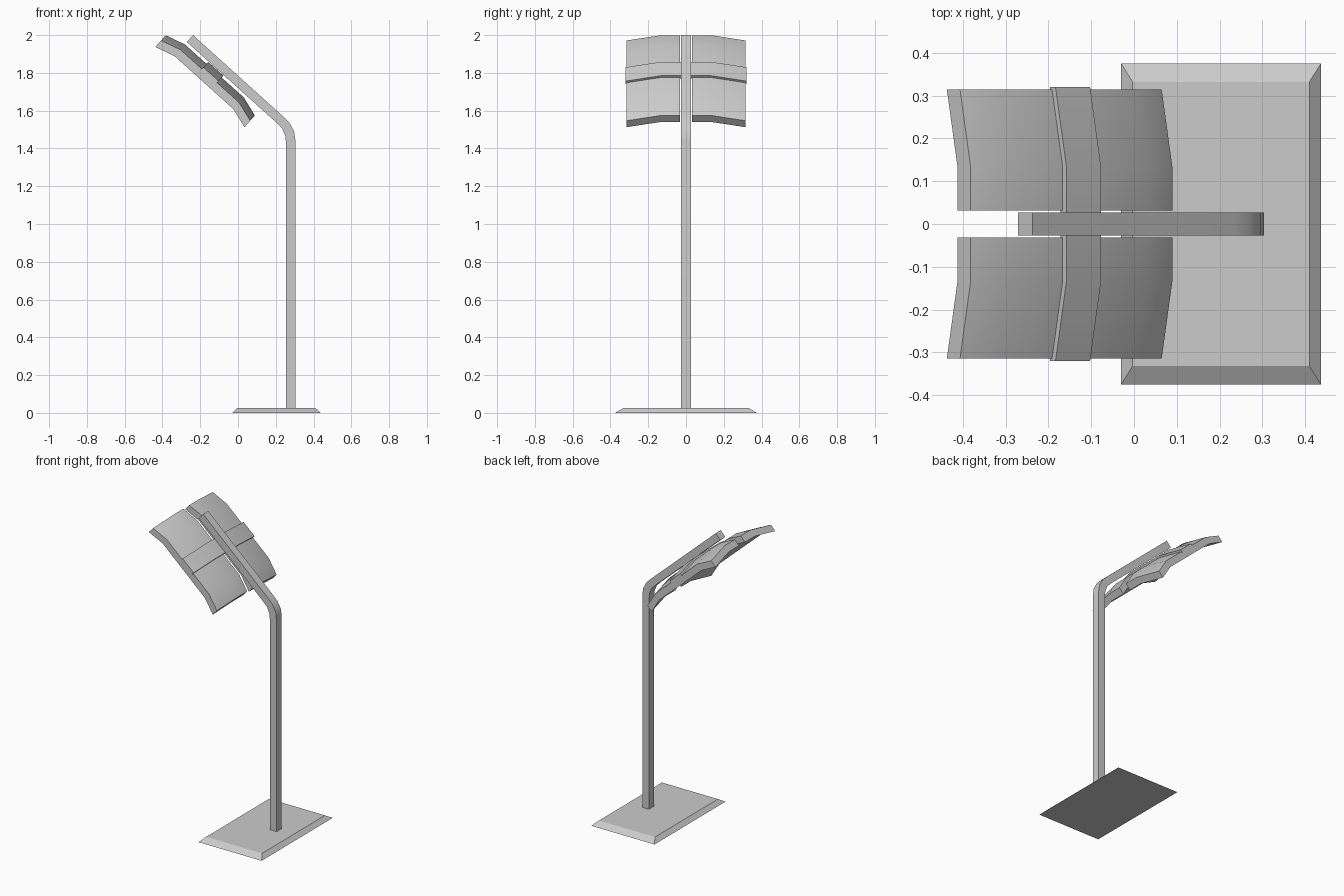
import bpy, bmesh

if "Cube" in bpy.data.objects:
    bpy.data.objects.remove(bpy.data.objects["Cube"])

D = (0.743, -0.669)   # down along the sloping arm (x, z)
N = (0.669, 0.743)    # normal to the sloping arm (x, z)


def finish(name, bm, smooth=False):
    bmesh.ops.recalc_face_normals(bm, faces=bm.faces)
    mesh = bpy.data.meshes.new(name)
    bm.to_mesh(mesh)
    bm.free()
    ob = bpy.data.objects.new(name, mesh)
    bpy.context.collection.objects.link(ob)
    if smooth:
        bpy.ops.object.select_all(action='DESELECT')
        ob.select_set(True)
        bpy.context.view_layer.objects.active = ob
        bpy.ops.object.shade_smooth_by_angle(angle=0.52)
    return ob


def slab(name, profile, section, thick):
    """Bent plate: (t, n) profile along the arm, (y, drop) section across it."""
    bm = bmesh.new()
    rows = []
    for y, drop in section:
        row = []
        for t, n in profile:
            h = n - drop
            row.append(bm.verts.new((t * D[0] + h * N[0], y, t * D[1] + h * N[1])))
        rows.append(row)
    for a, b in zip(rows, rows[1:]):
        for i in range(len(profile) - 1):
            bm.faces.new((a[i], a[i + 1], b[i + 1], b[i]))
    # thickness straight down the arm normal
    geom = bmesh.ops.extrude_face_region(bm, geom=bm.faces[:], use_keep_orig=True)["geom"]
    verts = [v for v in geom if isinstance(v, bmesh.types.BMVert)]
    bmesh.ops.translate(bm, verts=verts, vec=(-N[0] * thick, 0, -N[1] * thick))
    return finish(name, bm, True)


# base plate with chamfered rim
bm = bmesh.new()
lo, hi = [], []
for sx, sy in ((0, -1), (1, -1), (1, 1), (0, 1)):
    lo.append(bm.verts.new(((-0.03, 0.437)[sx], sy * 0.375, 0)))
    hi.append(bm.verts.new(((-0.003, 0.41)[sx], sy * 0.332, 0.026)))
bm.faces.new(lo[::-1])
bm.faces.new(hi)
for i in range(4):
    j = (i + 1) % 4
    bm.faces.new((lo[i], lo[j], hi[j], hi[i]))
finish("base_plate", bm)

# square post bending into the sloping arm
outer = [(0.304, 0.02), (0.304, 1.44), (0.297, 1.491), (0.272, 1.537), (0.235, 1.573), (-0.238, 2.0)]
inner = [(0.255, 0.02), (0.255, 1.42), (0.25, 1.467), (0.234, 1.505), (0.203, 1.537), (-0.271, 1.964)]
bm = bmesh.new()
rings = []
for (ox, oz), (ix, iz) in zip(outer, inner):
    rings.append([bm.verts.new(p) for p in ((ox, -0.027, oz), (ox, 0.027, oz),
                                            (ix, 0.027, iz), (ix, -0.027, iz))])
for a, b in zip(rings, rings[1:]):
    for i in range(4):
        j = (i + 1) % 4
        bm.faces.new((a[i], a[j], b[j], b[i]))
bm.faces.new(rings[0])
bm.faces.new(rings[-1])
finish("post_and_arm", bm, True)

# pair of bent panels, mirrored across the arm
panel = slab("panels", [(-1.622, 1.23), (-1.513, 1.262), (-1.095, 1.262), (-0.987, 1.23)],
             [(0.031, 0), (0.135, 0), (0.315, 0.037)], 0.046)
panel.modifiers.new("Mirror", 'MIRROR').use_axis = (False, True, False)

# strap joining the panels under the arm
slab("cross_strap", [(-1.361, 1.275), (-1.252, 1.275)],
     [(-0.321, 0.038), (-0.135, 0), (0.135, 0), (0.321, 0.038)], 0.02)
